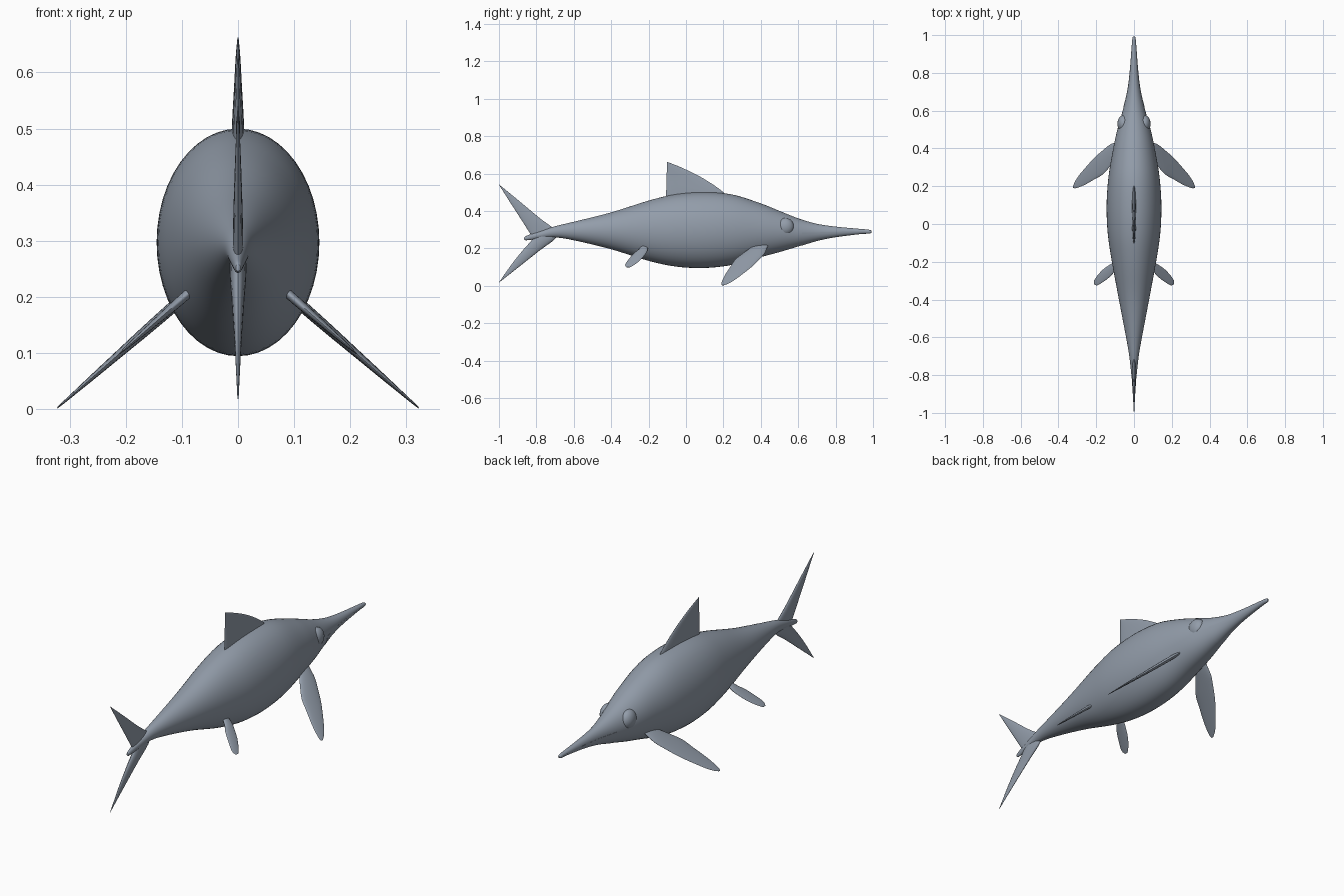
import bpy, bmesh, math
from mathutils import Vector

cube = bpy.data.objects.get("Cube")
if cube:
    bpy.data.objects.remove(cube)

skin = bpy.data.materials.new("slate_grey_skin")
skin.use_nodes = True
colour = (0.29, 0.335, 0.40, 1)
skin.diffuse_color = colour
skin.node_tree.nodes["Principled BSDF"].inputs["Base Color"].default_value = colour


def smooth_rows(rows, steps):
    """Catmull-Rom subdivision of a list of equal-length tuples."""
    rows = [Vector(r) for r in rows]
    out = []
    for i in range(len(rows) - 1):
        b, c = rows[i], rows[i + 1]
        a, d = rows[max(i - 1, 0)], rows[min(i + 2, len(rows) - 1)]
        for k in range(steps):
            t = k / steps
            out.append(b + (c - a) * (t / 2) + (a * 2 - b * 5 + c * 4 - d) * (t * t / 2)
                       + (b * 3 - a - c * 3 + d) * (t ** 3 / 2))
    return out + [rows[-1]]


def finish(name, bm):
    bmesh.ops.recalc_face_normals(bm, faces=bm.faces)
    mesh = bpy.data.meshes.new(name)
    bm.to_mesh(mesh)
    bm.free()
    mesh.materials.append(skin)
    ob = bpy.data.objects.new(name, mesh)
    bpy.context.collection.objects.link(ob)
    bpy.ops.object.select_all(action='DESELECT')
    ob.select_set(True)
    bpy.context.view_layer.objects.active = ob
    bpy.ops.object.shade_smooth_by_angle(angle=math.radians(50))
    return ob


def loft(name, rings, angles):
    """Skin a chain of elliptical rings given as (centre, axis_a, axis_b)."""
    bm = bmesh.new()
    loops = [[bm.verts.new(c + a * math.cos(t) + b * math.sin(t)) for t in angles]
             for c, a, b in rings]
    n = len(angles)
    for lo, hi in zip(loops, loops[1:]):
        for j in range(n):
            k = (j + 1) % n
            bm.faces.new((lo[j], lo[k], hi[k], hi[j]))
    bm.faces.new(loops[0])
    bm.faces.new(loops[-1])
    return finish(name, bm)


def circle(n):
    return [math.tau * i / n for i in range(n)]


# Body profile: y, top z, bottom z, half width
profile = [
    (-0.865, .258, .246, .004), (-0.85, .268, .243, .008), (-0.78, .293, .252, .016),
    (-0.70, .318, .258, .025), (-0.60, .342, .243, .042), (-0.40, .392, .195, .080),
    (-0.20, .455, .133, .117), (-0.05, .490, .102, .139), (0.10, .500, .095, .145),
    (0.25, .487, .112, .135), (0.40, .440, .153, .110), (0.50, .400, .180, .088),
    (0.60, .360, .210, .060), (0.70, .331, .240, .036), (0.80, .316, .260, .023),
    (0.93, .304, .276, .013), (0.98, .299, .279, .009), (0.993, .293, .284, .004)]


def section(row, grow=1.0):
    y, top, bottom, half = row
    return (Vector((0, y, (top + bottom) / 2)), Vector((half * grow, 0, 0)),
            Vector((0, 0, (top - bottom) / 2 * grow)))


rows = smooth_rows(profile, 5)
loft("body", [section(r) for r in rows], circle(48))

# Lower jaw, standing just proud of the snout
jaw_rows = [r for r in rows if 0.62 < r[0] < 0.97]
loft("lower_jaw", [section(r, 1.025) for r in jaw_rows],
     [math.pi * (1 + i / 16) for i in range(17)])


def fin(name, stations, origin, span, across, steps=4):
    """Lens-section blade: stations are (distance, leading y, trailing y, half thickness)."""
    rings = []
    for d, lead, trail, thick in smooth_rows(stations, steps):
        centre = origin + span * d + Vector((0, (lead + trail) / 2, 0))
        rings.append((centre, Vector((0, max(lead - trail, .001) / 2, 0)), across * thick))
    return loft(name, rings, circle(20))


# Upright fins on the centre line
up, side, zero = Vector((0, 0, 1)), Vector((1, 0, 0)), Vector()
fin("dorsal_fin", [(.44, .24, -.11, .011), (.50, .20, -.106, .011), (.575, .09, -.104, .007),
                   (.63, -.02, -.102, .004), (.662, -.10, -.102, .001)], zero, up, side)
fin("upper_tail_fin", [(.265, -.66, -.825, .009), (.305, -.705, -.85, .009),
                       (.36, -.78, -.885, .008), (.45, -.888, -.943, .005),
                       (.54, -.998, -1, .001)], zero, up, side)
fin("lower_tail_fin", [(.285, -.69, -.81, .012), (.25, -.70, -.82, .015),
                       (.19, -.78, -.872, .011), (.115, -.875, -.932, .006),
                       (.018, -.998, -1, .001)], zero, up, side)

# Paired flippers and eyes
front = [(-.02, .440, .365, .008), (.01, .432, .340, .010), (.05, .420, .303, .010),
         (.10, .390, .262, .009), (.16, .350, .236, .007), (.22, .300, .210, .005),
         (.27, .255, .194, .003), (.295, .225, .189, .002), (.308, .203, .192, .001)]
rear = [(-.015, -.205, -.235, .008), (.02, -.205, -.255, .008), (.05, -.215, -.280, .007),
        (.10, -.242, -.308, .005), (.14, -.275, -.325, .003), (.162, -.300, -.318, .001)]
for label, s in (("left", 1), ("right", -1)):
    root = Vector((s * .09, 0, .205))
    out = Vector((s * .755, 0, -.66)).normalized()
    across = Vector((s * .66, 0, .755)).normalized()
    fin(label + "_front_flipper", front, root, out, across)
    fin(label + "_rear_flipper", rear, root, out, across)

    bm = bmesh.new()
    bmesh.ops.create_uvsphere(bm, u_segments=24, v_segments=16, radius=.047)
    bmesh.ops.scale(bm, vec=(.7, 1, 1), verts=bm.verts)
    bmesh.ops.translate(bm, vec=(s * .055, .53, .315), verts=bm.verts)
    finish(label + "_eye", bm)
